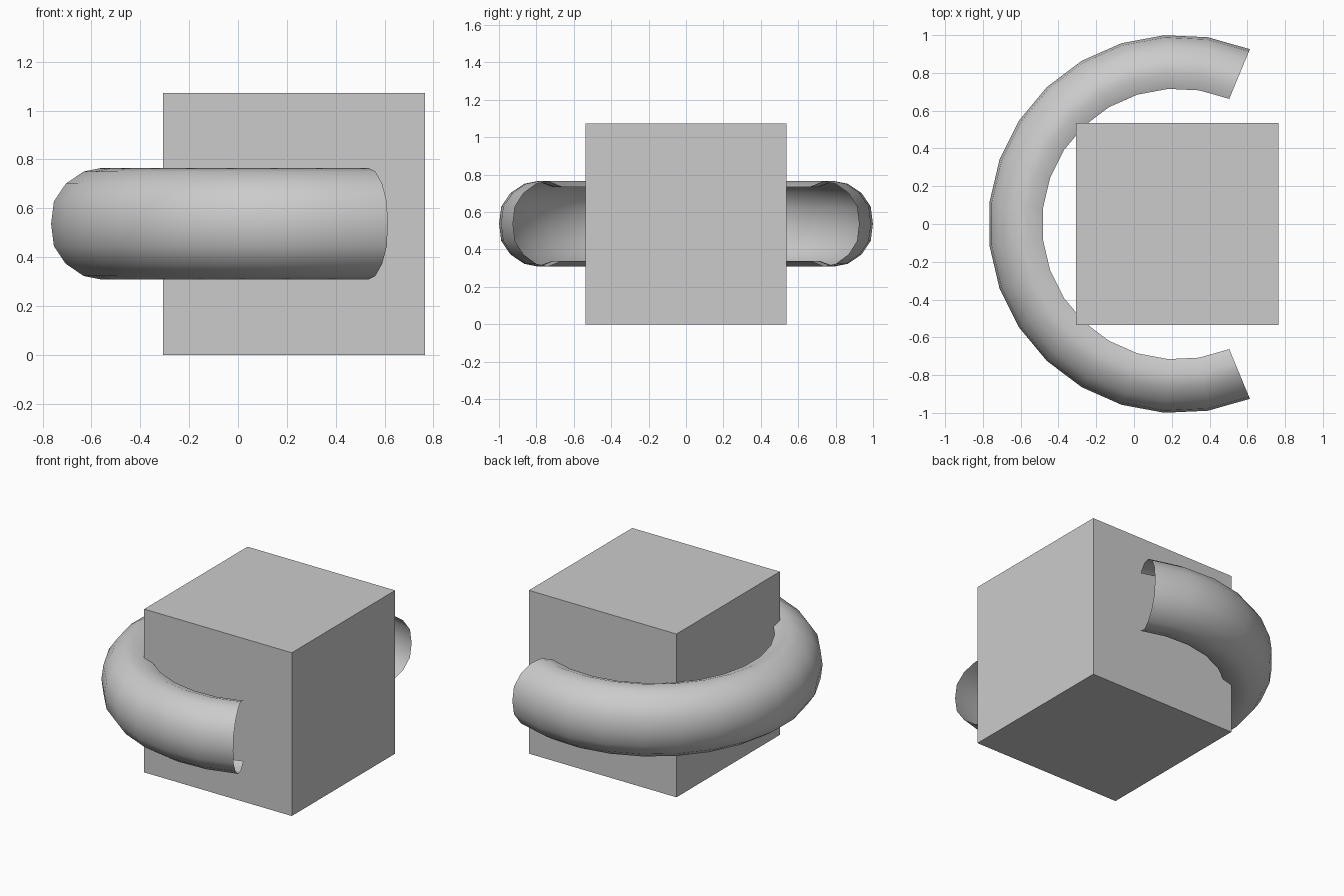
import bpy, bmesh
from math import radians
from mathutils import Vector, Matrix

if "Cube" in bpy.data.objects:
    bpy.data.objects.remove(bpy.data.objects["Cube"])

CX, CZ = 0.23, 0.537   # shared centre of block and ring


def make_object(name, bm):
    mesh = bpy.data.meshes.new(name)
    bm.to_mesh(mesh)
    bm.free()
    obj = bpy.data.objects.new(name, mesh)
    bpy.context.collection.objects.link(obj)
    return obj


# central block
bm = bmesh.new()
bmesh.ops.create_cube(bm, size=1.072, matrix=Matrix.Translation((CX, 0, 0.536)))
make_object("block", bm)

# open channel ring: C-shaped section (radius, height) swept through 225 degrees
half = [(0.990, 0.092), (0.941, 0.164), (0.867, 0.214), (0.795, 0.228), (0.717, 0.198)]
profile = [(r, -h) for r, h in reversed(half)] + [(1.0017, 0)] + half

bm = bmesh.new()
verts = [bm.verts.new((CX + r, 0, CZ + h)) for r, h in profile]
edges = [bm.edges.new(pair) for pair in zip(verts, verts[1:])]
centre, axis = Vector((CX, 0, 0)), Vector((0, 0, 1))
bmesh.ops.rotate(bm, verts=verts, cent=centre, matrix=Matrix.Rotation(radians(67.5), 3, 'Z'))
bmesh.ops.spin(bm, geom=verts + edges, cent=centre, axis=axis,
               angle=radians(225), steps=17, use_duplicate=False)
bm.normal_update()

# make the outer wall face outward
outer = max(bm.faces, key=lambda f: (f.calc_center_median() - centre).xy.length)
if outer.normal.xy.dot((outer.calc_center_median() - centre).xy) < 0:
    bmesh.ops.reverse_faces(bm, faces=bm.faces[:])
for face in bm.faces:
    face.smooth = True
make_object("channel_ring", bm)
